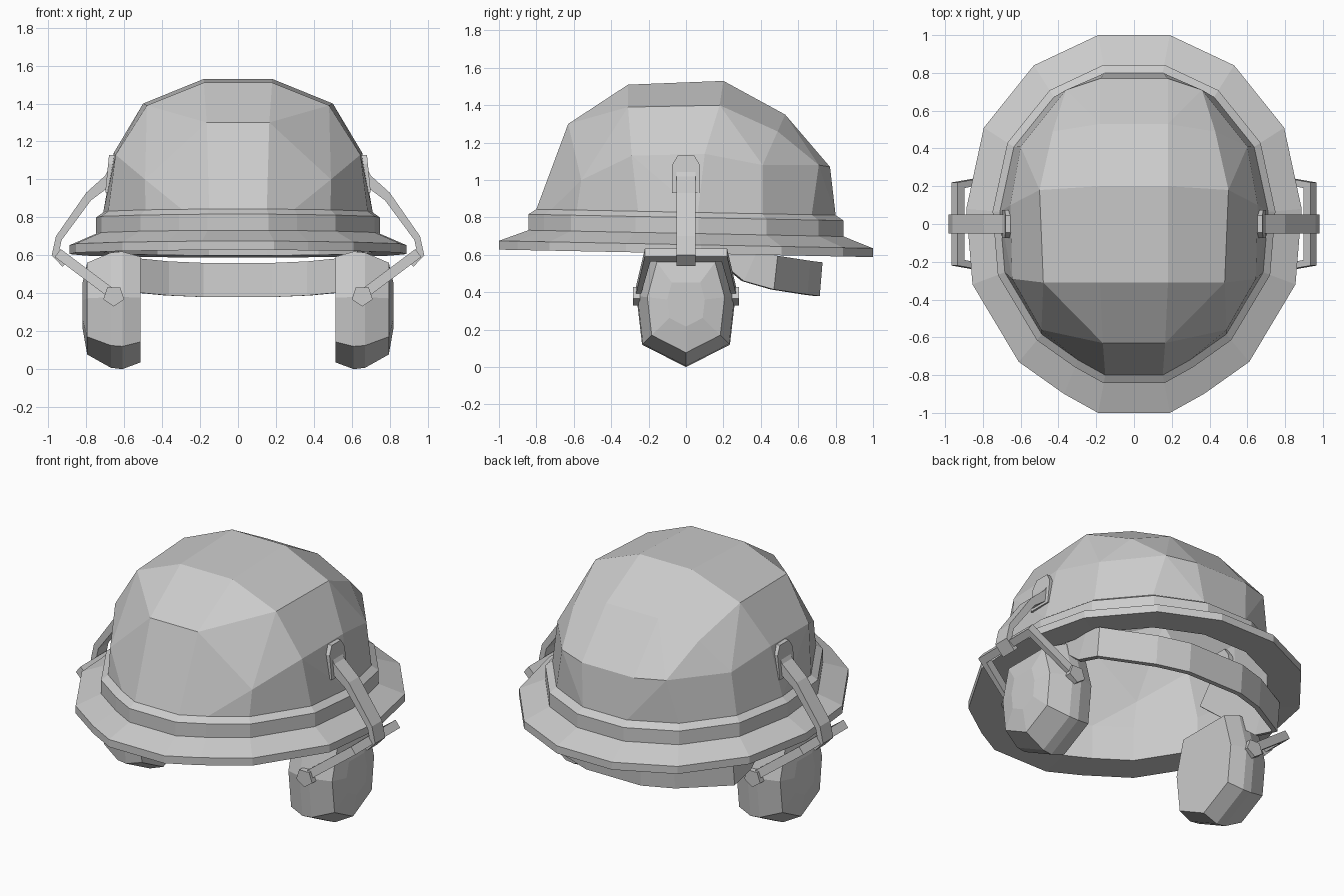
import bpy, bmesh, math
from mathutils import Vector

if "Cube" in bpy.data.objects:
    bpy.data.objects.remove(bpy.data.objects["Cube"])


def finish(name, bm, mirror=None):
    bmesh.ops.recalc_face_normals(bm, faces=bm.faces)
    me = bpy.data.meshes.new(name)
    bm.to_mesh(me)
    bm.free()
    ob = bpy.data.objects.new(name, me)
    bpy.context.collection.objects.link(ob)
    if mirror:
        m = ob.modifiers.new("mirror", 'MIRROR')
        m.use_axis = mirror
        m.use_clip = False
        m.use_mirror_merge = False
    return ob


def loft(name, rings, caps=True, loop=False, mirror=None):
    """Bridge closed rings of equal point count."""
    bm = bmesh.new()
    vs = [[bm.verts.new(p) for p in r] for r in rings]
    n = len(rings[0])
    pairs = list(zip(vs, vs[1:])) + ([(vs[-1], vs[0])] if loop else [])
    for a, b in pairs:
        for i in range(n):
            j = (i + 1) % n
            bm.faces.new((a[i], a[j], b[j], b[i]))
    if caps and not loop:
        bm.faces.new(vs[0])
        bm.faces.new(vs[-1])
    return finish(name, bm, mirror)


def prism(name, xz, y0, y1, mirror):
    return loft(name, [[(x, y, z) for x, z in xz] for y in (y0, y1)], mirror=mirror)


SIDE = (True, False, False)
BOTH = (True, True, False)

# Oval plan of the helmet, right half from back to front
half = [(.19, 1), (.53, .84), (.795, .51), (.888, .08),
        (.855, -.32), (.61, -.73), (.37, -.9), (.19, -1)]
oval = half + [(-x, y) for x, y in reversed(half)]


def ring(s, z):
    return [(x * s, y * s, z - .02 * y * s) for x, y in oval]


# Brim and raised band around the dome
loft("brim", [ring(.80, .828), ring(.843, .80), ring(.843, .715), ring(1, .655),
              ring(1, .608), ring(.80, .615)], loop=True)

# Faceted dome, open underneath
dome_half = [(.18, .77, 1.07), (.36, .71, 1.08), (.60, .41, 1.08), (.655, .1, 1.14),
             (.645, -.29, 1.13), (.49, -.56, 1.0), (.165, -.63, 1.30),
             (.18, .53, 1.35), (.43, .49, 1.26), (.50, .18, 1.40), (.18, .2, 1.53),
             (.48, -.31, 1.39), (.18, -.31, 1.51)]
bm = bmesh.new()
for x, y, z in dome_half:
    bm.verts.new((x, y, z))
    bm.verts.new((-x, y, z))
for p in ring(.80, .828):
    bm.verts.new(p)
bmesh.ops.convex_hull(bm, input=bm.verts)
bm.normal_update()
under = [f for f in bm.faces if f.normal.z < -.5]
bmesh.ops.delete(bm, geom=under, context='FACES')
bmesh.ops.dissolve_limit(bm, angle_limit=math.radians(3), verts=bm.verts, edges=bm.edges)
finish("dome", bm)

# Neck band: lower edge and upright direction (y, z), rising into the dome at the ends
path = [(.635, -.15, .83, .11, .14), (.67, .31, .46, .07, .16), (.665, .47, .415, .02, .18),
        (.38, .65, .388, .015, .18), (.19, .715, .38, .015, .18)]
path += [(-p[0], *p[1:]) for p in reversed(path)]
rings = []
for x, y, z, dy, dz in path:
    s = 1 - .03 / math.hypot(x, y)
    rings.append([(x, y, z), (x, y + dy, z + dz),
                  (x * s, y * s + dy, z + dz), (x * s, y * s, z)])
loft("neck_band", rings)

# Ear cups: outline in y-z, tapered outwards
cup = [(0, 0), (.235, .12), (.265, .38), (.20, .62),
       (-.20, .62), (-.265, .38), (-.235, .12)]
loft("ear_cup", [[(x, y * s, .35 + (z - .35) * s) for y, z in cup]
                 for x, s in ((.515, .9), (.61, 1), (.67, .98), (.795, .78), (.82, .38))],
     mirror=SIDE)

# Arms from the dome down to the cup yokes
prism("arm", [(.64, 1.05), (.685, 1.05), (.70, 1.02), (.80, .93), (.96, .70), (.982, .60),
              (.925, .54), (.90, .565), (.945, .61), (.93, .68), (.775, .89), (.68, .96),
              (.64, .96)], -.05, .05, SIDE)

# Hook plates on the dome sides
plate = [(-.075, .93), (-.075, 1.08), (-.045, 1.13), (.045, 1.13), (.075, 1.08), (.075, .93)]
loft("hook_plate", [[(x - (z - .93) * .1, y, z) for y, z in plate] for x in (.65, .70)],
     mirror=SIDE)

# U-shaped yokes holding the cups, lying in a sloping plane
top, down, nrm = Vector((.95, 0, .612)), Vector((-.8, 0, -.6)), Vector((-.6, 0, .8)) * .026
rings = []
for so, yo, si, yi in ((.39, .275, .39, .25), (0, .22, .045, .19),
                       (0, -.22, .045, -.19), (.39, -.275, .39, -.25)):
    o = top + down * so + Vector((0, yo, 0))
    i = top + down * si + Vector((0, yi, 0))
    rings.append([o - nrm, o + nrm, i + nrm, i - nrm])
loft("yoke", rings, mirror=SIDE)

# Five-sided pivots where yokes meet cups
pent = [(.655 + .058 * math.sin(a), .385 + .055 * math.cos(a))
        for a in (math.radians(36 + 72 * k) for k in range(5))]
prism("pivot", pent, .245, .283, BOTH)
